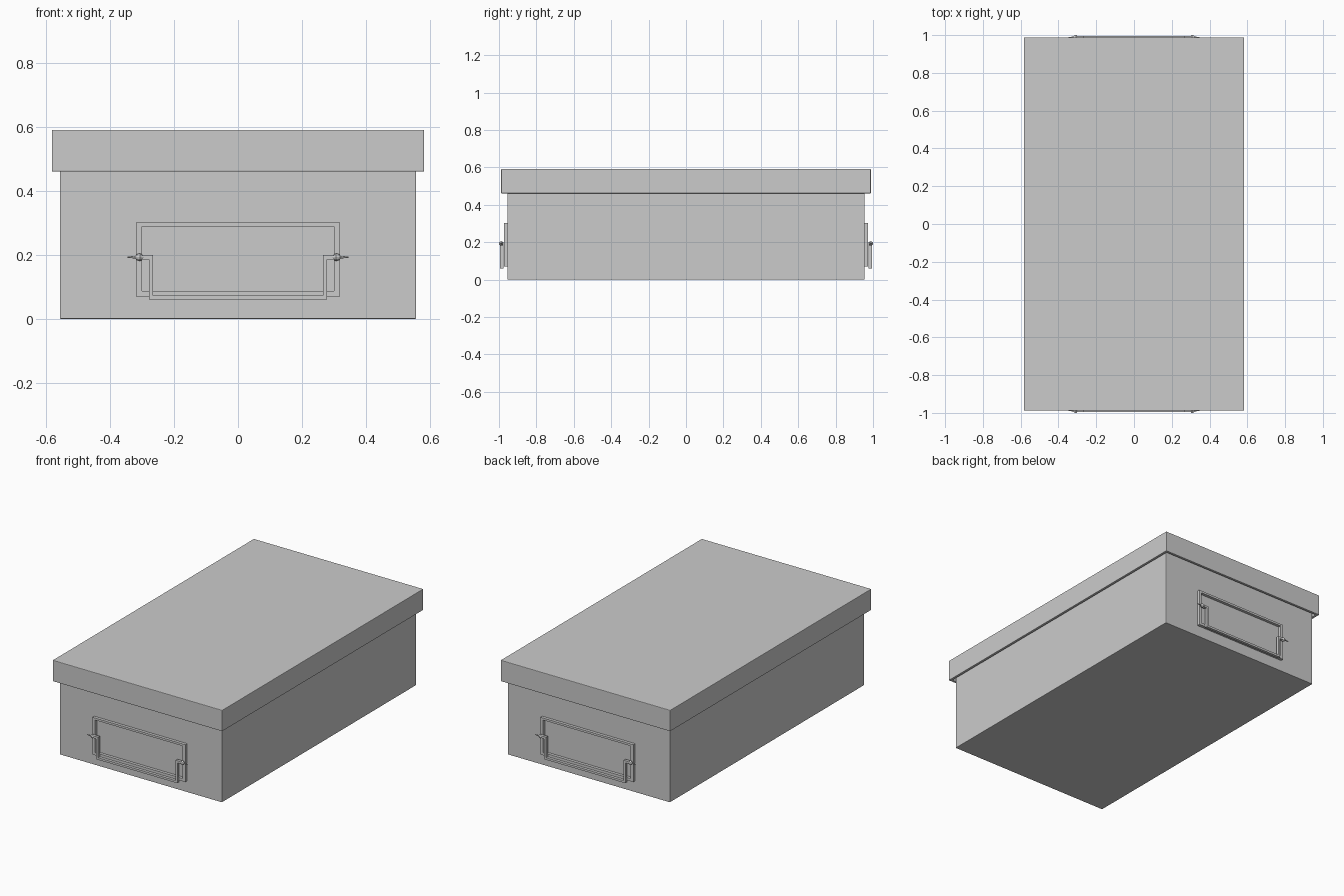
import bpy, bmesh
from math import cos, sin, pi

if "Cube" in bpy.data.objects:
    bpy.data.objects.remove(bpy.data.objects["Cube"])


def finish(name, bm, bevel=0.0):
    bmesh.ops.recalc_face_normals(bm, faces=bm.faces)
    me = bpy.data.meshes.new(name)
    bm.to_mesh(me)
    bm.free()
    ob = bpy.data.objects.new(name, me)
    bpy.context.collection.objects.link(ob)
    if bevel:
        m = ob.modifiers.new("edge_bevel", 'BEVEL')
        m.width = bevel
        m.segments = 2
        m.limit_method = 'ANGLE'
    return ob


def tray(name, hx, hy, z_open, z_closed, wall, bevel):
    """Hollow box, open at z_open and closed at z_closed."""
    bm = bmesh.new()
    up = 1 if z_closed > z_open else -1
    rings = []
    for x, y, z in ((hx, hy, z_closed), (hx, hy, z_open),
                    (hx - wall, hy - wall, z_open),
                    (hx - wall, hy - wall, z_closed - up * wall)):
        rings.append([bm.verts.new((sx * x, sy * y, z))
                      for sx, sy in ((-1, -1), (1, -1), (1, 1), (-1, 1))])
    for a, b in zip(rings, rings[1:]):
        for i in range(4):
            j = (i + 1) % 4
            bm.faces.new((a[i], a[j], b[j], b[i]))
    bm.faces.new(rings[0])
    bm.faces.new(rings[-1])
    return finish(name, bm, bevel)


def strip(name, outer, inner, y0, y1, closed):
    """Flat band between two xz outlines, given thickness from y0 to y1."""
    bm = bmesh.new()
    o = [bm.verts.new((x, y0, z)) for x, z in outer]
    n = [bm.verts.new((x, y0, z)) for x, z in inner]
    count = len(o)
    for i in range(count if closed else count - 1):
        j = (i + 1) % count
        bm.faces.new((o[i], o[j], n[j], n[i]))
    ext = bmesh.ops.extrude_face_region(bm, geom=bm.faces[:])
    moved = [g for g in ext['geom'] if isinstance(g, bmesh.types.BMVert)]
    bmesh.ops.translate(bm, verts=moved, vec=(0, y1 - y0, 0))
    return finish(name, bm)


def rect(hx, z0, z1):
    return [(-hx, z0), (hx, z0), (hx, z1), (-hx, z1)]


def mirrored(half):
    return [(-x, z) for x, z in half] + half[::-1]


def pin(name, side, y, z, profile, n=12):
    """Pivot pin turned around the x direction."""
    bm = bmesh.new()
    rings = [[bm.verts.new((side * x, y + r * cos(2 * pi * k / n),
                            z + r * sin(2 * pi * k / n))) for k in range(n)]
             for x, r in profile]
    for a, b in zip(rings, rings[1:]):
        for k in range(n):
            j = (k + 1) % n
            bm.faces.new((a[k], a[j], b[j], b[k]))
    bm.faces.new(rings[0])
    bm.faces.new(rings[-1])
    return finish(name, bm)


# Box body and its overlapping lid
tray("box_body", 0.558, 0.955, 0.572, 0.0, 0.02, 0.003)
tray("lid", 0.583, 0.988, 0.461, 0.592, 0.0165, 0.003)

# Half outlines of the drop handle, from the pivot down to the bottom bar
handle_outer = [(0.312, 0.186), (0.279, 0.186), (0.279, 0.060)]
handle_inner = [(0.312, 0.200), (0.266, 0.200), (0.266, 0.073)]
pin_profile = [(0.292, 0.005), (0.300, 0.008), (0.307, 0.012),
               (0.317, 0.009), (0.322, 0.004), (0.346, 0.002)]

# Label frame, drop handle and pivot pins on each end
for end, s in (("front", -1), ("back", 1)):
    strip(f"{end}_label_frame", rect(0.319, 0.070, 0.302),
          rect(0.301, 0.087, 0.289), s * 0.954, s * 0.973, True)
    strip(f"{end}_handle", mirrored(handle_outer), mirrored(handle_inner),
          s * 0.977, s * 0.994, False)
    for label, side in (("left", -1), ("right", 1)):
        pin(f"{end}_{label}_pivot_pin", side, s * 0.988, 0.193, pin_profile)
